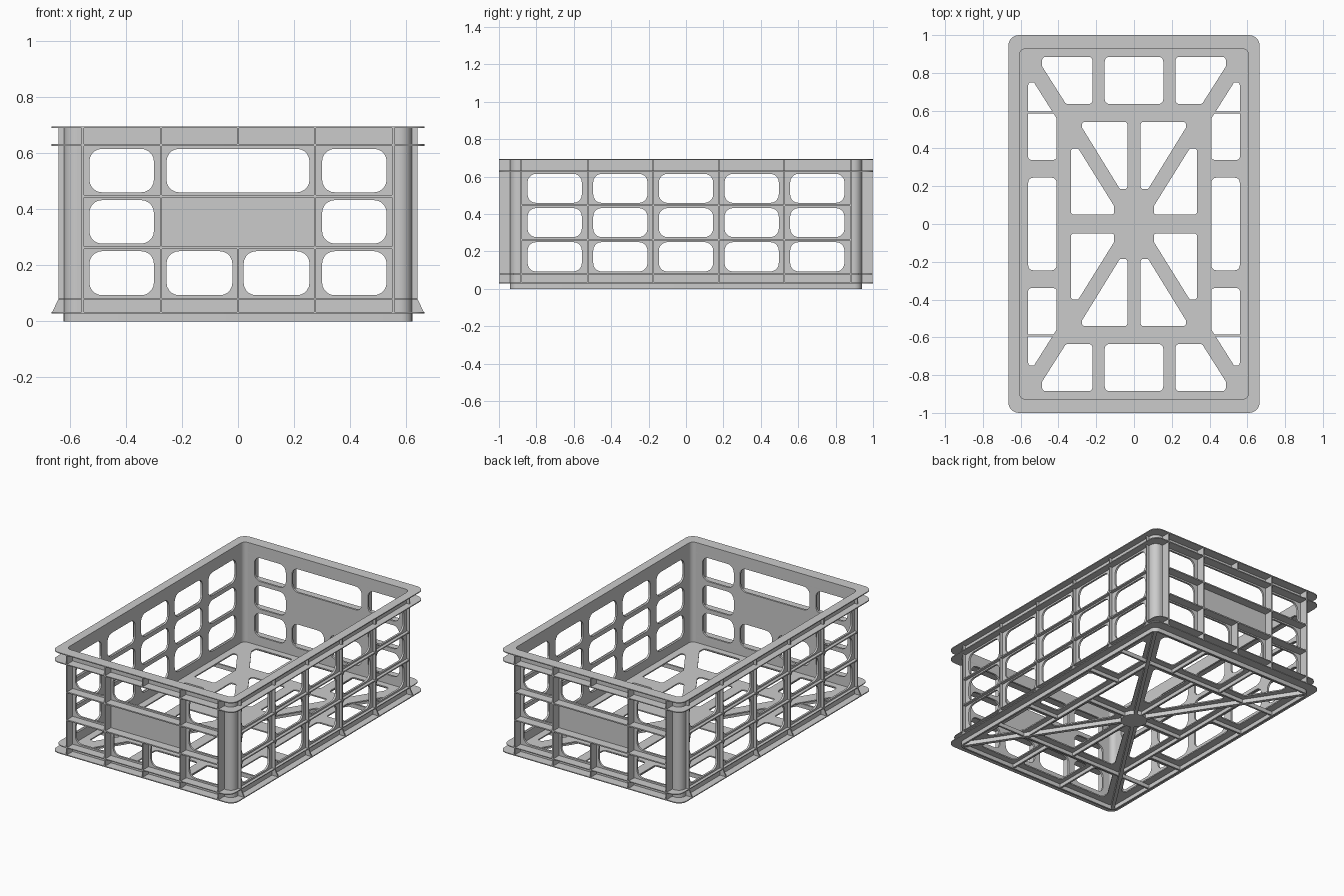
import bpy, bmesh, math
from mathutils import Vector, Matrix

if "Cube" in bpy.data.objects:
    bpy.data.objects.remove(bpy.data.objects["Cube"])

END = Matrix(((1, 0, 0, 0), (0, 0, -1, 0), (0, 1, 0, 0), (0, 0, 0, 1)))   # (u,v) -> x,z
SIDE = Matrix(((0, 0, 1, 0), (1, 0, 0, 0), (0, 1, 0, 0), (0, 0, 0, 1)))   # (u,v) -> y,z


def fillet(poly, r, n=5):
    """Round every corner of a polygon with a circular arc."""
    pts = [Vector((p[0], p[1], 0)) for p in poly]
    out = []
    for i, p in enumerate(pts):
        a = (pts[i - 1] - p).normalized()
        b = (pts[(i + 1) % len(pts)] - p).normalized()
        half = a.angle(b) / 2
        c = p + (a + b).normalized() * (r / math.sin(half))
        t = r / math.tan(half)
        s, e = (p + a * t - c).normalized(), (p + b * t - c).normalized()
        out += [(c + s.slerp(e, k / n) * r)[:2] for k in range(n + 1)]
    return out


def rect(x0, x1, y0, y1, r=0):
    p = [(x0, y0), (x1, y0), (x1, y1), (x0, y1)]
    return fillet(p, r) if r else p


def plate(name, loops, thick, mat):
    """Flat sheet with holes, centred on its local plane."""
    cu = bpy.data.curves.new(name, 'CURVE')
    cu.dimensions, cu.fill_mode, cu.extrude = '2D', 'BOTH', thick / 2
    for loop in loops:
        sp = cu.splines.new('POLY')
        sp.points.add(len(loop) - 1)
        for q, p in zip(sp.points, loop):
            q.co = (p[0], p[1], 0, 1)
        sp.use_cyclic_u = True
    tmp = bpy.data.objects.new(name + "_tmp", cu)
    bpy.context.collection.objects.link(tmp)
    dg = bpy.context.evaluated_depsgraph_get()
    me = bpy.data.meshes.new_from_object(tmp.evaluated_get(dg))
    bpy.data.objects.remove(tmp)
    bm = bmesh.new()
    bm.from_mesh(me)
    bmesh.ops.remove_doubles(bm, verts=bm.verts, dist=1e-5)
    bmesh.ops.transform(bm, matrix=mat, verts=bm.verts)
    bmesh.ops.recalc_face_normals(bm, faces=bm.faces)
    return finish(name, bm, me)


def finish(name, bm, me=None):
    me = me or bpy.data.meshes.new(name)
    bm.to_mesh(me)
    bm.free()
    me.name = name
    ob = bpy.data.objects.new(name, me)
    bpy.context.collection.objects.link(ob)
    bpy.ops.object.select_all(action='DESELECT')
    ob.select_set(True)
    bpy.context.view_layer.objects.active = ob
    bpy.ops.object.shade_smooth_by_angle(angle=math.radians(30))
    return ob


def boxes(name, items):
    """Many boxes in one object: (x0,x1,y0,y1,z0,z1)."""
    bm = bmesh.new()
    for x0, x1, y0, y1, z0, z1 in items:
        m = Matrix.Translation(((x0 + x1) / 2, (y0 + y1) / 2, (z0 + z1) / 2))
        m = m @ Matrix.Diagonal((x1 - x0, y1 - y0, z1 - z0, 1))
        bmesh.ops.create_cube(bm, size=1, matrix=m)
    return finish(name, bm)


def ring(name, x, y, r, z0, z1, ix=.607, iy=.927):
    loops = [rect(-x, x, -y, y, r), rect(-ix, ix, -iy, iy, .032)]
    return plate(name, loops, z1 - z0, Matrix.Translation((0, 0, (z0 + z1) / 2)))


# rims around the crate and the stacking foot
ring("top_rim", .665, 1.0, .055, .689, .695)
ring("second_rim", .665, 1.0, .055, .626, .632)
ring("lower_rim", .64, .998, .055, .077, .082)
ring("bottom_rim", .665, 1.0, .055, .028, .034)
ring("foot_skirt", .622, .94, .04, 0, .03, .61, .928)

# perforated walls
rows = [(.093, .25), (.277, .432), (.46, .615)]
low, mid, top = rows
end_holes = [rect(s, e, *row, .045) for s, e in ((-.53, -.30), (.30, .53)) for row in rows]
end_holes += [rect(-.255, -.02, *low, .045), rect(.02, .255, *low, .045),
              rect(-.255, .255, *top, .045)]
side_holes = [rect(c - .145, c + .145, *row, .045)
              for c in (-.702, -.351, 0, .351, .702) for row in rows]
for s, word in ((-1, "front"), (1, "back")):
    plate(word + "_wall", [rect(-.575, .575, .03, .695)] + end_holes, .013,
          Matrix.Translation((0, s * .9335, 0)) @ END)
for s, word in ((-1, "left"), (1, "right")):
    plate(word + "_wall", [rect(-.895, .895, .03, .695)] + side_holes, .013,
          Matrix.Translation((s * .6135, 0, 0)) @ SIDE)

# rounded corner posts
def arc(r):
    return [(.575 + r * math.cos(k * math.pi / 20), .895 + r * math.sin(k * math.pi / 20))
            for k in range(11)]

for sx in (-1, 1):
    for sy in (-1, 1):
        loop = [(sx * x, sy * y) for x, y in arc(.045) + arc(.032)[::-1]]
        plate("corner_post", [loop], .665, Matrix.Translation((0, 0, .3625)))

# ribs on the short walls
t = .004
for s, word in ((-1, "front"), (1, "back")):
    y0, y1 = sorted((s * .938, s * .998))
    items = [(x - t, x + t, y0, y1, .03, .692) for x in (-.554, -.275, .275, .554)]
    items += [(-t, t, y0, y1, .03, .262), (-t, t, y0, y1, .63, .692)]
    items += [(-.554, .554, y0, y1, z - t, z + t) for z in (.262, .446)]
    boxes(word + "_ribs", items)

# ribs on the long walls, flared at the bottom
profile = [(.615, .03), (.664, .03), (.64, .08), (.64, .692), (.615, .692)]
for s, word in ((-1, "left"), (1, "right")):
    for y in (-.88, -.526, -.176, .176, .526, .88):
        plate(word + "_upright_rib", [[(s * x, z) for x, z in profile]], 2 * t,
              Matrix.Translation((0, y, 0)) @ END)
    x0, x1 = sorted((s * .615, s * .64))
    boxes(word + "_long_ribs", [(x0, x1, -.88, .88, z - t, z + t) for z in (.262, .446)])

# floor with its window pattern
quarter = [
    ([(.22, .885), (.22, .635), (.36, .635), (.487, .835), (.487, .885)], .02),
    ([(.56, .34), (.41, .34), (.41, .56), (.53, .75), (.56, .75)], .014),
    ([(.275, .54), (.035, .54), (.035, .185), (.075, .185), (.275, .51)], .014),
    ([(.333, .05), (.105, .05), (.105, .095), (.295, .40), (.333, .40)], .014)]
floor = [rect(-.612, .612, -.932, .932, .03)]
for sx in (-1, 1):
    floor.append(rect(*sorted((sx * .41, sx * .56)), -.245, .245, .025))
    for sy in (-1, 1):
        floor += [fillet([(sx * x, sy * y) for x, y in p], r) for p, r in quarter]
for sy in (-1, 1):
    floor.append(rect(-.155, .155, *sorted((sy * .635, sy * .885)), .025))
plate("floor", floor, .008, Matrix.Translation((0, 0, .031)))

# stiffening ribs and hub under the floor
w, z0, z1 = .006, .003, .03
under = [(-w, w, -.59, .59, z0, z1), (-.37, .37, -w, w, z0, z1)]
for s in (-1, 1):
    under.append((s * .37 - w, s * .37 + w, -.59, .59, z0, z1))
    under.append((-.612, .612, s * .59 - w, s * .59 + w, z0, z1))
    for q in (-1, 1):
        under.append((s * .19 - w, s * .19 + w, *sorted((q * .59, q * .93)), z0, z1))
        under.append((*sorted((s * .37, s * .612)), q * .292 - w, q * .292 + w, z0, z1))
boxes("floor_ribs", under)

bm = bmesh.new()
for s in (-1, 1):
    m = Matrix.Translation((0, 0, .015)) @ Matrix.Rotation(s * math.atan2(.92, .6), 4, 'Z')
    bmesh.ops.create_cube(bm, size=1, matrix=m @ Matrix.Diagonal((2.19, .022, .03, 1)))
finish("diagonal_floor_ribs", bm)

bm = bmesh.new()
bmesh.ops.create_cone(bm, cap_ends=True, segments=32, radius1=.08, radius2=.08, depth=.03,
                      matrix=Matrix.Translation((0, 0, .015)))
finish("floor_hub", bm)
